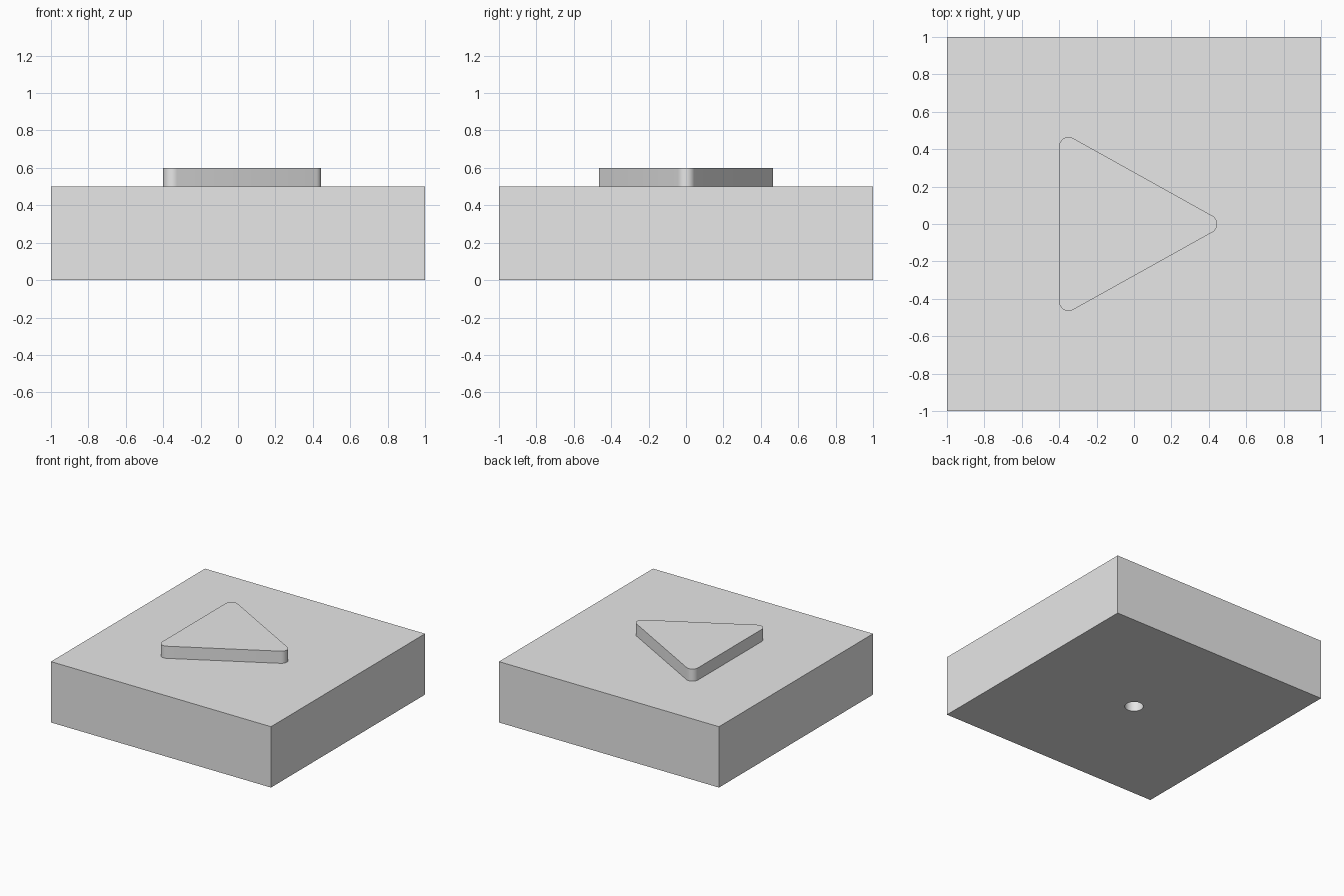
import bpy
import bmesh
import math

old = bpy.data.objects.get("Cube")
if old:
    bpy.data.objects.remove(old, do_unlink=True)

grey = bpy.data.materials.new("plain_grey")
grey.use_nodes = True
grey.diffuse_color = (0.8, 0.8, 0.8, 1)
grey.node_tree.nodes["Principled BSDF"].inputs["Base Color"].default_value = (0.8, 0.8, 0.8, 1)


def prism(name, outline, bottom, top):
    """Extrude a counter-clockwise outline between two heights."""
    bm = bmesh.new()
    base = bm.faces.new([bm.verts.new((x, y, bottom)) for x, y in outline])
    side = bmesh.ops.extrude_face_region(bm, geom=[base], use_keep_orig=True)
    verts = [g for g in side["geom"] if isinstance(g, bmesh.types.BMVert)]
    bmesh.ops.translate(bm, verts=verts, vec=(0, 0, top - bottom))
    bmesh.ops.recalc_face_normals(bm, faces=bm.faces)
    mesh = bpy.data.meshes.new(name)
    bm.to_mesh(mesh)
    bm.free()
    mesh.materials.append(grey)
    obj = bpy.data.objects.new(name, mesh)
    bpy.context.collection.objects.link(obj)
    return obj


def arc(cx, cy, radius, start, end, steps):
    """Points along a circular arc, angles in degrees."""
    angles = [math.radians(start + (end - start) * i / steps) for i in range(steps + 1)]
    return [(cx + radius * math.cos(a), cy + radius * math.sin(a)) for a in angles]


# Square base block
block = prism("base_block", [(-1, -1), (1, -1), (1, 1), (-1, 1)], 0, 0.5)

# Blind round hole in the underside
cutter = prism("hole_cutter", arc(0, 0, 0.07, 0, 360, 48)[:-1], -0.1, 0.4)
cutter.hide_render = True
cutter.hide_viewport = True
hole = block.modifiers.new("underside_hole", "BOOLEAN")
hole.operation = "DIFFERENCE"
hole.solver = "EXACT"
hole.object = cutter

# Raised triangle with rounded corners
back_x, tip_x, half, radius = -0.35, 0.395, 0.415, 0.05
slant = math.degrees(math.atan2(tip_x - back_x, half))
outline = (arc(tip_x, 0, radius, -slant, slant, 12)
           + arc(back_x, half, radius, slant, 180, 12)
           + arc(back_x, -half, radius, 180, 360 - slant, 12))
triangle = prism("raised_triangle", outline, 0.5, 0.6)

# Bake the hole, then smooth the curved walls
bpy.ops.object.select_all(action="DESELECT")
bpy.context.view_layer.objects.active = block
block.select_set(True)
bpy.ops.object.modifier_apply(modifier=hole.name)
bpy.data.objects.remove(cutter, do_unlink=True)
triangle.select_set(True)
bpy.ops.object.shade_smooth_by_angle(angle=math.radians(30))
